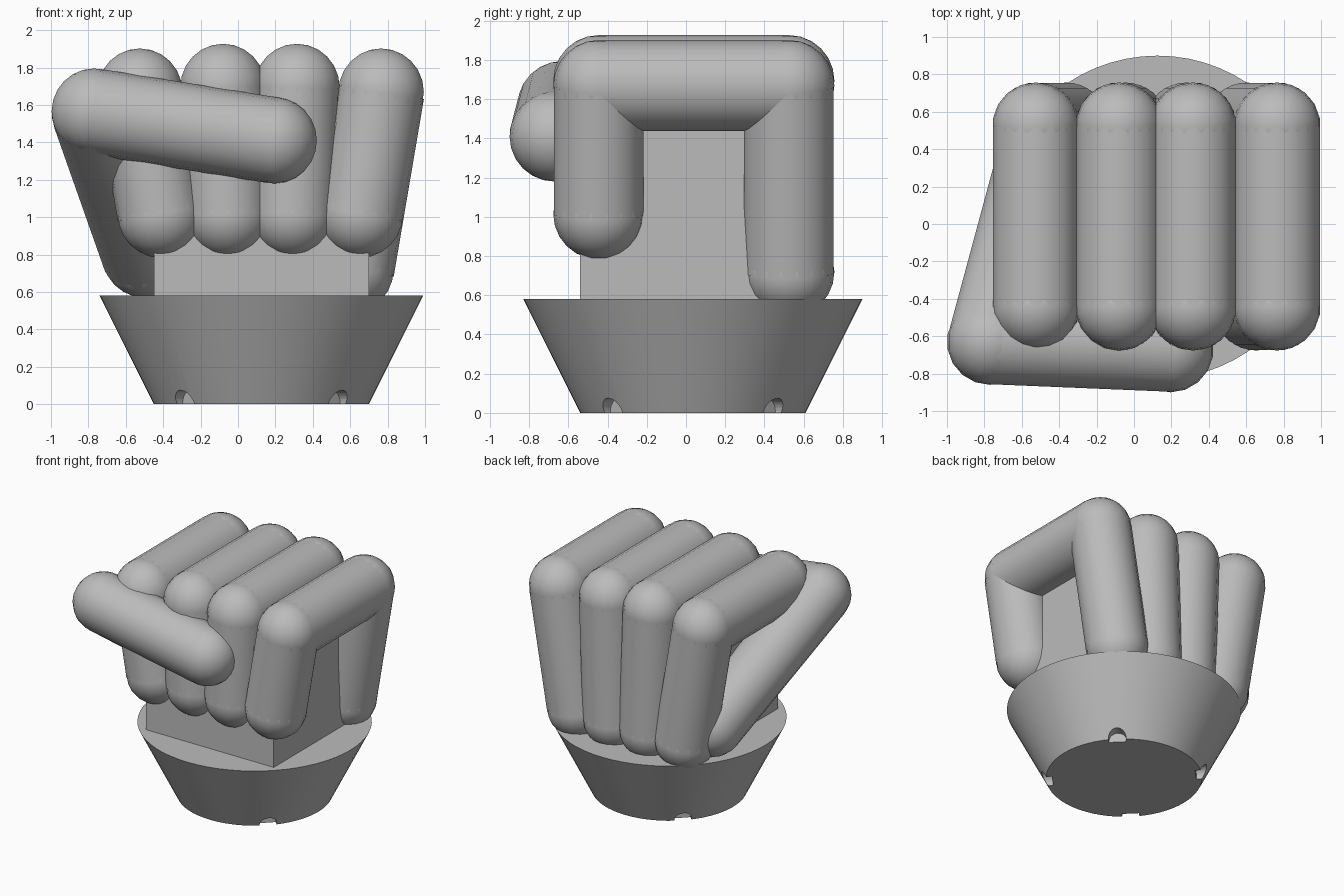
import bpy, bmesh, math
from mathutils import Vector, Matrix

cube = bpy.data.objects.get("Cube")
if cube:
    bpy.data.objects.remove(cube)

grey = bpy.data.materials.new("grey")
grey.use_nodes = True
grey.diffuse_color = (0.5, 0.5, 0.5, 1)
grey.node_tree.nodes["Principled BSDF"].inputs["Base Color"].default_value = (0.5, 0.5, 0.5, 1)

CX, CY = 0.125, 0.035    # centre of the wrist
RIM = 0.58               # height of the wrist rim


def make_object(name, bm):
    mesh = bpy.data.meshes.new(name)
    bm.to_mesh(mesh)
    bm.free()
    mesh.materials.append(grey)
    obj = bpy.data.objects.new(name, mesh)
    bpy.context.collection.objects.link(obj)
    return obj


def smooth(obj):
    bpy.ops.object.select_all(action="DESELECT")
    obj.select_set(True)
    bpy.context.view_layer.objects.active = obj
    bpy.ops.object.shade_smooth_by_angle(angle=math.radians(35))


def jointed_tube(name, points, radius):
    """Cylinders along the points with a ball at every joint and end."""
    bm = bmesh.new()
    points = [Vector(p) for p in points]
    for a, b in zip(points, points[1:]):
        turn = (b - a).to_track_quat("Z", "Y").to_matrix().to_4x4()
        bmesh.ops.create_cone(bm, segments=18, radius1=radius, radius2=radius,
                              depth=(b - a).length,
                              matrix=Matrix.Translation((a + b) / 2) @ turn)
    for p in points:
        bmesh.ops.create_uvsphere(bm, u_segments=18, v_segments=12, radius=radius,
                                  matrix=Matrix.Translation(p))
    smooth(make_object(name, bm))


# Flared wrist
bm = bmesh.new()
bmesh.ops.create_cone(bm, cap_ends=True, segments=64, radius1=0.575, radius2=0.865,
                      depth=RIM, matrix=Matrix.Translation((CX, CY, RIM / 2)))
wrist = make_object("wrist", bm)

# Four small notches round the bottom edge of the wrist
bm = bmesh.new()
for i in range(4):
    spin = Matrix.Rotation(math.radians(45 + 90 * i), 4, "Z")
    place = Matrix.Translation((CX, CY, 0.01)) @ spin @ Matrix.Translation((0.6, 0, 0))
    bmesh.ops.create_cone(bm, cap_ends=True, segments=24, radius1=0.065, radius2=0.065,
                          depth=0.14, matrix=place @ Matrix.Rotation(math.pi / 2, 4, "Y"))
cutter = make_object("notch_cutter", bm)
cutter.hide_render = True
cutter.hide_viewport = True
cut = wrist.modifiers.new("notches", "BOOLEAN")
cut.operation = "DIFFERENCE"
cut.object = cutter
cut.solver = "EXACT"
smooth(wrist)

# Block palm
bm = bmesh.new()
bmesh.ops.create_cube(bm, size=1, matrix=Matrix.Translation((CX, CY, 1.04))
                      @ Matrix.Diagonal((1.15, 1.15, 0.94, 1)))
make_object("palm", bm)

# Curled fingers: knuckle x, sideways lean per unit of height, knuckle height
fingers = {
    "index_finger": (-0.525, -0.17, 1.67),
    "middle_finger": (-0.08, -0.035, 1.695),
    "ring_finger": (0.315, 0.035, 1.695),
    "little_finger": (0.765, 0.17, 1.67),
}
FRONT, BACK = -0.445, 0.525
for name, (x, lean, top) in fingers.items():
    path = [(x - lean * (top - z), y, z) for y, z in
            ((FRONT, 1.015), (FRONT, top), (BACK, top), (BACK, 0.72))]
    jointed_tube(name, path, 0.232)

# Thumb folded across the front
jointed_tube("thumb", [(-0.5, 0.37, 0.8), (-0.77, -0.63, 1.565), (0.195, -0.67, 1.41)], 0.23)
